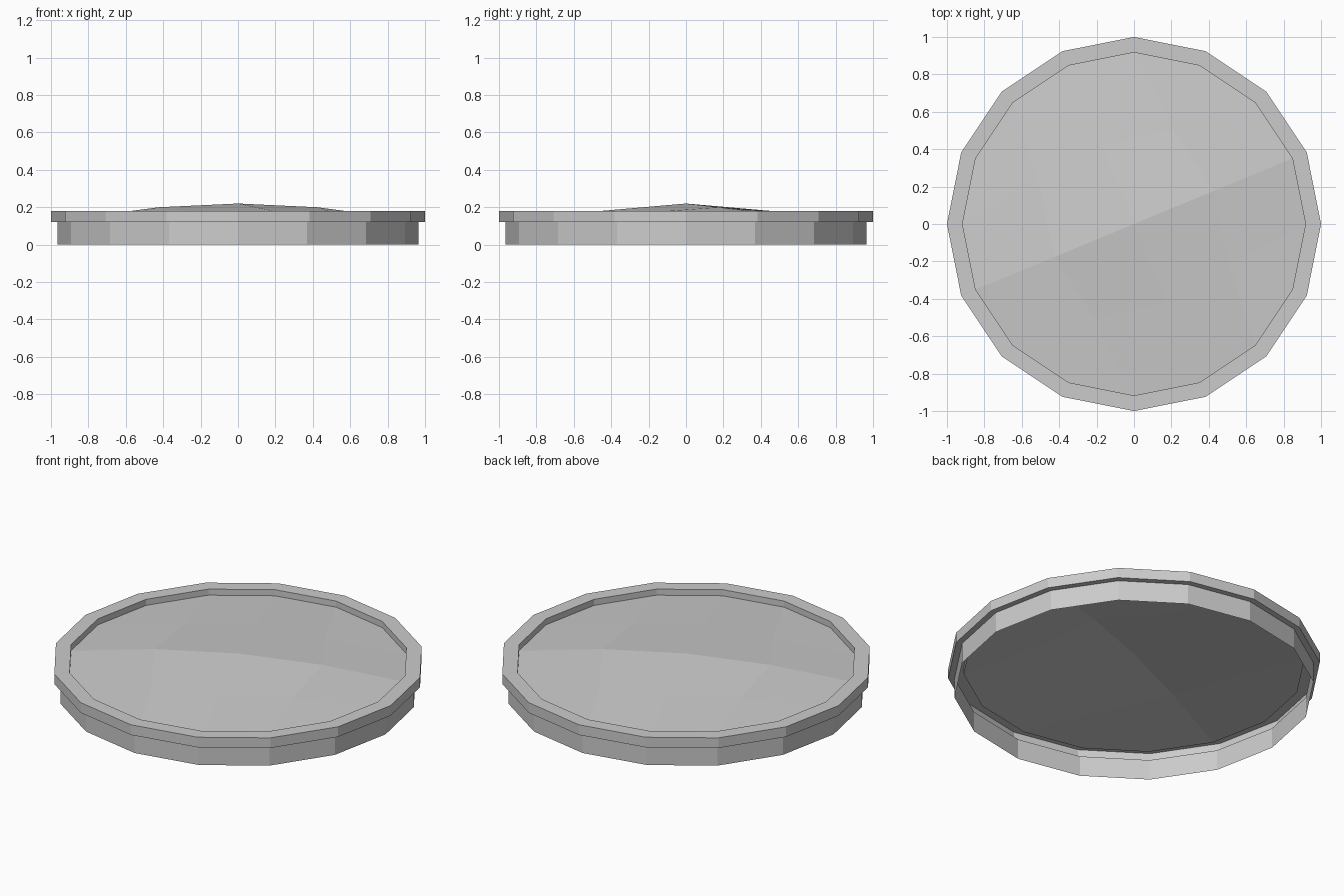
import bpy, bmesh, math

if "Cube" in bpy.data.objects:
    bpy.data.objects.remove(bpy.data.objects["Cube"])

SIDES = 16
STEP = 2 * math.pi / SIDES
R_IN, Z_EDGE = 0.917, 0.144


def new_object(name, bm):
    mesh = bpy.data.meshes.new(name)
    bm.to_mesh(mesh)
    bm.free()
    obj = bpy.data.objects.new(name, mesh)
    bpy.context.collection.objects.link(obj)


# Rim shell: open skirt, stepped flange, flat lip and short inner wall
profile = [(0.966, 0), (0.966, 0.12), (1.0, 0.12), (1.0, 0.18),
           (R_IN, 0.18), (R_IN, Z_EDGE)]
bm = bmesh.new()
rings = [[bm.verts.new((r * math.cos(k * STEP), r * math.sin(k * STEP), z))
          for k in range(SIDES)] for r, z in profile]
for low, high in zip(rings, rings[1:]):
    for k in range(SIDES):
        n = (k + 1) % SIDES
        bm.faces.new((low[k], low[n], high[n], high[k]))
new_object("rim", bm)

# Domed panel: 4 x 4 grid of quads filling the rim, turned by one side
bm = bmesh.new()
grid = {}
path = ([(2, j) for j in range(-2, 2)] + [(i, 2) for i in range(2, -2, -1)]
        + [(-2, j) for j in range(2, -2, -1)] + [(i, -2) for i in range(-2, 2)])
for k, cell in enumerate(path):
    a = (k - 1) * STEP
    grid[cell] = bm.verts.new((R_IN * math.cos(a), R_IN * math.sin(a), Z_EDGE))

# Inner points, highest at the centre and along the ridge
heights = {(0, 0): 0.22, (1, 0): 0.20, (0, 1): 0.183, (1, 1): 0.172}
reach = {(0, 0): 0.0, (1, 0): R_IN / 2, (0, 1): R_IN / 2, (1, 1): 0.55}
for i in (-1, 0, 1):
    for j in (-1, 0, 1):
        key = (abs(i), abs(j))
        a = math.atan2(j, i) + STEP
        r = reach[key]
        grid[i, j] = bm.verts.new((r * math.cos(a), r * math.sin(a), heights[key]))
for i in range(-2, 2):
    for j in range(-2, 2):
        bm.faces.new((grid[i, j], grid[i + 1, j], grid[i + 1, j + 1], grid[i, j + 1]))
new_object("domed_panel", bm)
